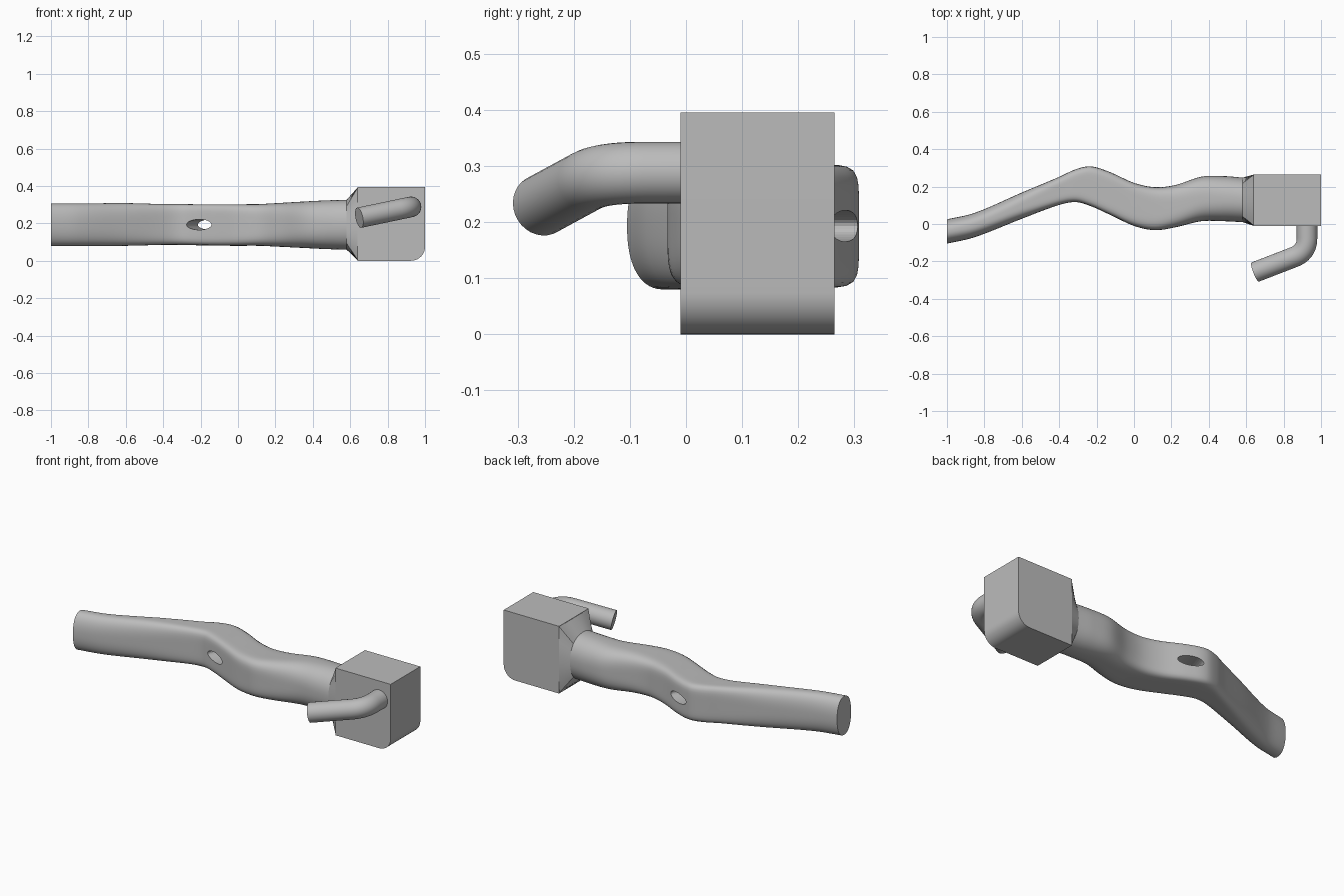
import bpy, bmesh
from math import sin, cos, pi, radians
from mathutils import Vector

default = bpy.data.objects.get("Cube")
if default:
    bpy.data.objects.remove(default, do_unlink=True)

grey = bpy.data.materials.new("plain grey")
grey.use_nodes = True
grey.diffuse_color = (0.5, 0.5, 0.5, 1)
grey.node_tree.nodes["Principled BSDF"].inputs["Base Color"].default_value = (0.5, 0.5, 0.5, 1)


def loft(name, rings, smooth=35):
    """Skin a list of closed rings and cap both ends."""
    bm = bmesh.new()
    loops = [[bm.verts.new(p) for p in ring] for ring in rings]
    for a, b in zip(loops, loops[1:]):
        for i in range(len(a)):
            j = (i + 1) % len(a)
            bm.faces.new((a[i], a[j], b[j], b[i]))
    bm.faces.new(loops[0])
    bm.faces.new(loops[-1])
    bmesh.ops.recalc_face_normals(bm, faces=bm.faces)
    mesh = bpy.data.meshes.new(name)
    bm.to_mesh(mesh)
    bm.free()
    mesh.materials.append(grey)
    obj = bpy.data.objects.new(name, mesh)
    bpy.context.collection.objects.link(obj)
    if smooth:
        bpy.ops.object.select_all(action='DESELECT')
        obj.select_set(True)
        bpy.context.view_layer.objects.active = obj
        bpy.ops.object.shade_smooth_by_angle(angle=radians(smooth))
    return obj


def section(x, y0, y1, z0, z1, power, count=64):
    """Rounded section across x; a higher power is squarer."""
    ring = []
    for i in range(count):
        c, s = cos(2 * pi * i / count), sin(2 * pi * i / count)
        r = (abs(c) ** power + abs(s) ** power) ** (-1 / power)
        ring.append((x, (y0 + y1 + (y1 - y0) * r * c) / 2, (z0 + z1 + (z1 - z0) * r * s) / 2))
    return ring


def blend(a, b, c, d, t):
    """Smooth curve through b and c."""
    h = (c[0] - b[0])
    out = [b[0] + h * t]
    for k in range(1, len(b)):
        m0 = (c[k] - a[k]) / (c[0] - a[0]) * h
        m1 = (d[k] - b[k]) / (d[0] - b[0]) * h
        out.append((2*t**3 - 3*t**2 + 1) * b[k] + (t**3 - 2*t**2 + t) * m0
                   + (3*t**2 - 2*t**3) * c[k] + (t**3 - t**2) * m1)
    return out


# Wavy bar: x, front y, back y, bottom z, top z, squareness
stations = [
    (-1, -.105, .025, .08, .306, 2.3),
    (-.85, -.07, .06, .08, .306, 2.5),
    (-.6, .028, .168, .08, .308, 3.2),
    (-.4, .102, .252, .085, .303, 5),
    (-.31, .117, .293, .085, .303, 6),
    (-.23, .095, .308, .083, .302, 7),
    (-.13, .05, .278, .081, .302, 7),
    (0, -.01, .22, .08, .302, 6),
    (.11, -.033, .197, .08, .303, 5),
    (.22, -.018, .208, .075, .309, 3.8),
    (.36, .015, .253, .068, .317, 2.8),
    (.48, .015, .256, .062, .323, 2.4),
    (.58, .01, .248, .06, .325, 2.3),
]
rings = []
for i in range(len(stations) - 1):
    a, d = stations[max(i - 1, 0)], stations[min(i + 2, len(stations) - 1)]
    for k in range(6):
        rings.append(section(*blend(a, stations[i], stations[i + 1], d, k / 6)))
rings.append(section(*stations[-1]))
bar = loft("wavy_bar", rings)

# Slanted oval hole through the bar
cutter = loft("hole_cutter", [
    [(x + .075 * cos(a), y, .193 + .028 * sin(a)) for a in [2 * pi * i / 32 for i in range(32)]]
    for x, y in ((-.25, -.05), (-.11, .4))], 0)
cutter.hide_render = True
cutter.hide_viewport = True
cut = bar.modifiers.new("hole", 'BOOLEAN')
cut.operation = 'DIFFERENCE'
cut.solver = 'EXACT'
cut.object = cutter

# Flared collar from the round neck to the square block
FRONT, BACK, TOP = -.01, .265, .395
loft("flared_collar", [section(*stations[-1]), section(.642, FRONT, BACK, 0, TOP, 150)], 25)

# Block with one rounded lower edge
R = .075
outline = [(1, TOP), (.64, TOP), (.64, 0)]
outline += [(1 - R + R * sin(a), R - R * cos(a)) for a in [pi / 2 * i / 12 for i in range(13)]]
loft("end_block", [[(x, y, z) for x, z in outline] for y in (FRONT, BACK)], 30)

# Bent round handle, swept along an elbow path
start, corner, tip = Vector((.925, .02, .288)), Vector((.925, -.15, .288)), Vector((.648, -.257, .23))
before = corner + (start - corner).normalized() * .075
after = corner + (tip - corner).normalized() * .075
path = [start]
for i in range(13):
    t = i / 12
    path.append(before * (1 - t) ** 2 + corner * 2 * t * (1 - t) + after * t * t)
path.append(tip)
side_axis = (tip - corner).cross(start - corner).normalized()
tube = []
for i, p in enumerate(path):
    along = (path[min(i + 1, len(path) - 1)] - path[max(i - 1, 0)]).normalized()
    other = along.cross(side_axis)
    tube.append([p + .055 * (side_axis * cos(a) + other * sin(a))
                 for a in [2 * pi * k / 32 for k in range(32)]])
loft("bent_handle", tube)
